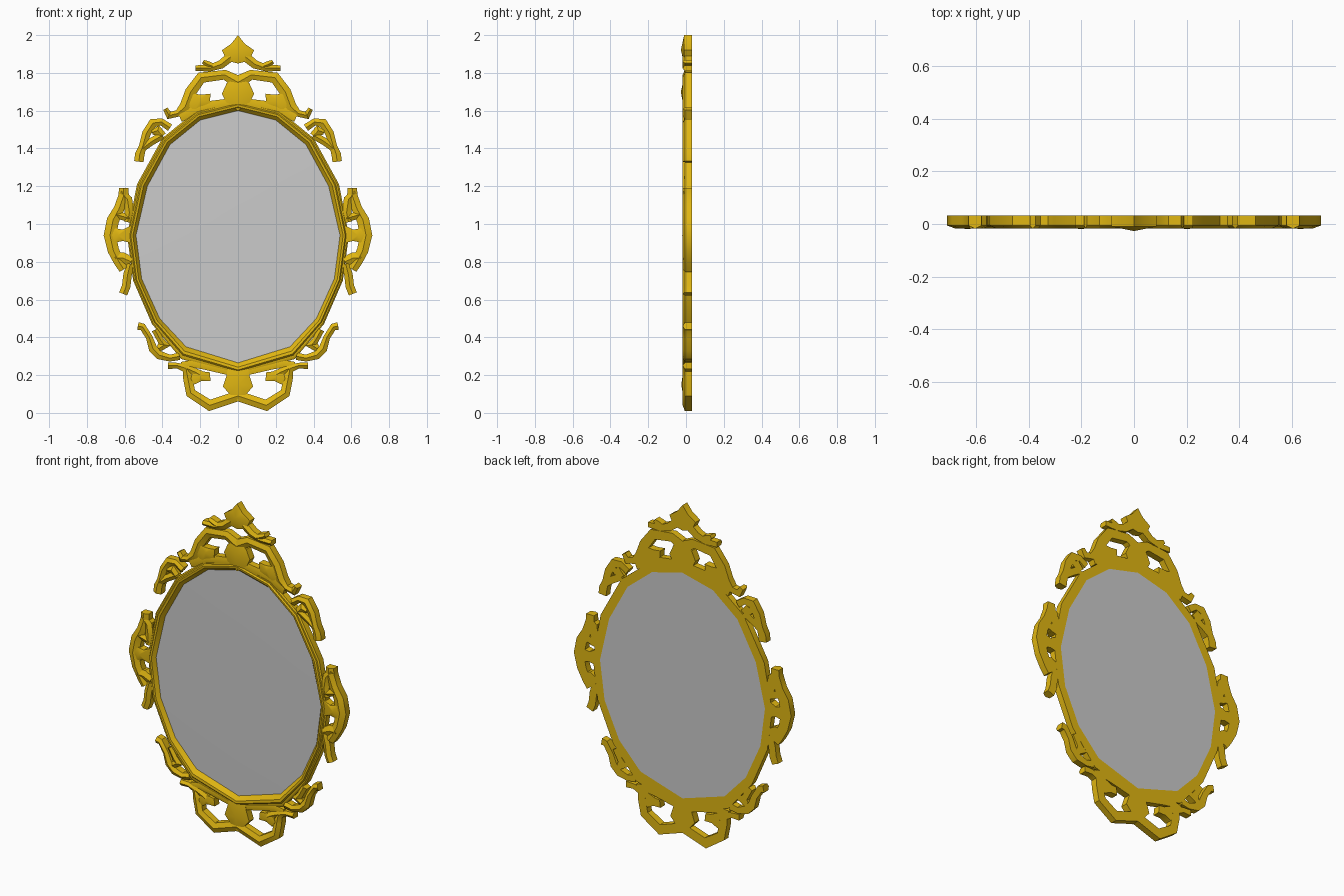
import bpy, bmesh
from math import radians
from mathutils import Vector

if "Cube" in bpy.data.objects:
    bpy.data.objects.remove(bpy.data.objects["Cube"])

BACK, EDGE = 0.033, -0.006
gold = bpy.data.materials.new("gold")
gold.diffuse_color = (0.75, 0.47, 0.006, 1)
gold.use_nodes = True
gold.node_tree.nodes["Principled BSDF"].inputs["Base Color"].default_value = gold.diffuse_color


def finish(name, bm, mirror=False, mat=gold):
    bmesh.ops.recalc_face_normals(bm, faces=bm.faces)
    me = bpy.data.meshes.new(name)
    bm.to_mesh(me)
    bm.free()
    me.shade_smooth()
    me.set_sharp_from_angle(angle=radians(32))
    ob = bpy.data.objects.new(name, me)
    bpy.context.collection.objects.link(ob)
    if mat:
        me.materials.append(mat)
    if mirror:
        m = ob.modifiers.new("mirror", 'MIRROR')
        m.use_mirror_merge = False
    return ob


def scroll(name, pts, ridge=-0.018):
    """Ridged strip through (x, z, width) points, mirrored across x."""
    bm = bmesh.new()
    P = [Vector(p[:2]) for p in pts]
    rings = []
    for i, p in enumerate(P):
        a = (p - P[i - 1]).normalized() if i else (P[1] - p).normalized()
        b = (P[i + 1] - p).normalized() if i < len(P) - 1 else a
        t = (a + b).normalized()
        h = pts[i][2] / 2 / max(t.dot(a), 0.7)
        n = Vector((-t.y, t.x)) * h
        ring = [(p + n, BACK), (p + n, EDGE), (p, ridge), (p - n, EDGE), (p - n, BACK)]
        rings.append([bm.verts.new((q.x, y, q.y)) for q, y in ring])
    for r, s in zip(rings, rings[1:]):
        for k in range(5):
            bm.faces.new((r[k], r[(k + 1) % 5], s[(k + 1) % 5], s[k]))
    bm.faces.new(rings[0])
    bm.faces.new(rings[-1][::-1])
    finish(name, bm, True)


def boss(name, pts, centre, peak=-0.02, mirror=True):
    """Flat-backed plate with a faceted peak."""
    bm = bmesh.new()
    b = [bm.verts.new((x, BACK, z)) for x, z in pts]
    f = [bm.verts.new((x, EDGE - .004, z)) for x, z in pts]
    c = bm.verts.new((centre[0], peak, centre[1]))
    bm.faces.new(b)
    for i in range(len(pts)):
        j = (i + 1) % len(pts)
        bm.faces.new((b[i], b[j], f[j], f[i]))
        bm.faces.new((f[i], f[j], c))
    finish(name, bm, mirror)


def both(half):
    """Close a half outline that starts and ends on x = 0."""
    return half + [(-x, z) for x, z in half[-2:0:-1]]


# Oval frame: moulding profile swept between outer and inner outlines
outer = both([(0, 1.655), (.22, 1.60), (.40, 1.455), (.535, 1.21), (.587, .94),
              (.555, .70), (.455, .47), (.30, .285), (0, .20)])
inner = both([(0, 1.60), (.20, 1.55), (.36, 1.42), (.48, 1.20), (.54, .94),
              (.51, .71), (.415, .50), (.275, .35), (0, .265)])
profile = [(0, BACK), (0, -.004), (.15, -.010), (.3, -.010), (.42, -.018), (.65, -.016),
           (1, .006), (1, BACK)]
bm = bmesh.new()
rows = [[bm.verts.new((o[0] + (i[0] - o[0]) * t, y, o[1] + (i[1] - o[1]) * t))
         for o, i in zip(outer, inner)] for t, y in profile]
n = len(outer)
for k in range(len(rows)):
    r, s = rows[k], rows[(k + 1) % len(rows)]
    for i in range(n):
        j = (i + 1) % n
        bm.faces.new((r[i], r[j], s[j], s[i]))
finish("oval_frame", bm)

# Mirror glass, slightly domed at the front, flush at the back
bm = bmesh.new()
front = [bm.verts.new((x, .006, z)) for x, z in inner]
rear = [bm.verts.new((x, BACK, z)) for x, z in inner]
for ring, y in ((front, .001), (rear, BACK)):
    c = bm.verts.new((0, y, .94))
    for i in range(n):
        bm.faces.new((ring[i], ring[(i + 1) % n], c))
for i in range(n):
    j = (i + 1) % n
    bm.faces.new((front[i], front[j], rear[j], rear[i]))
finish("mirror_glass", bm, mat=None)

# Top crest
boss("finial", both([(0, 2.0), (.035, 1.955), (.085, 1.92), (.06, 1.865), (0, 1.85)]),
     (0, 1.92), -.027, False)
scroll("finial_arm", [(.04, 1.885, .05), (.09, 1.845, .045), (.15, 1.825, .035), (.225, 1.825, .03)])
scroll("finial_leaf", [(.12, 1.83, .03), (.16, 1.845, .035), (.185, 1.86, .02)])
scroll("crest_arch", [(0, 1.75, .07), (.07, 1.79, .05), (.195, 1.775, .055), (.25, 1.70, .06),
                      (.28, 1.62, .06), (.32, 1.585, .035), (.365, 1.575, .035), (.385, 1.61, .025)])
boss("crest_medallion", both([(0, 1.78), (.06, 1.745), (.085, 1.69), (.055, 1.63), (0, 1.60)]),
     (0, 1.70), -.027, False)
boss("crest_leaf", [(.27, 1.63), (.245, 1.69), (.19, 1.685), (.145, 1.69), (.15, 1.64),
                    (.20, 1.62), (.23, 1.60)], (.20, 1.66))
scroll("crest_base", [(0, 1.645, .05), (.20, 1.615, .06), (.31, 1.57, .06)], -.012)

# Upper shoulder scrolls
scroll("upper_scroll", [(.36, 1.51, .04), (.405, 1.54, .035), (.45, 1.535, .045), (.485, 1.48, .045),
                        (.505, 1.41, .04), (.52, 1.37, .05), (.525, 1.33, .05)])
scroll("upper_curl", [(.40, 1.465, .045), (.425, 1.495, .045), (.455, 1.485, .025)])
scroll("upper_stem", [(.505, 1.40, .035), (.46, 1.435, .04), (.40, 1.47, .04)])

# Side ornaments
scroll("side_arch", [(.605, 1.19, .05), (.605, 1.15, .055), (.63, 1.08, .055), (.662, 1.02, .065),
                     (.678, .94, .065), (.66, .86, .06), (.63, .80, .055), (.605, .76, .05)])
scroll("side_upper_leaf", [(.62, 1.17, .03), (.585, 1.13, .05), (.575, 1.06, .05), (.585, 1.01, .04)])
boss("side_medallion", [(.57, .99), (.61, .97), (.66, .98), (.69, .94), (.66, .90),
                        (.61, .91), (.57, .90)], (.635, .94))
scroll("side_link", [(.645, 1.05, .04), (.575, 1.03, .04)])
scroll("side_low_link", [(.65, .82, .05), (.61, .82, .06), (.565, .80, .05)])
scroll("side_tail", [(.57, .79, .04), (.585, .73, .045), (.592, .67, .045), (.608, .63, .045)])

# Lower shoulder scrolls
scroll("lower_scroll", [(.53, .46, .04), (.505, .455, .035), (.47, .40, .035), (.45, .34, .045),
                        (.415, .305, .045), (.36, .29, .035), (.31, .30, .04)])
scroll("lower_curl", [(.44, .44, .035), (.41, .385, .035), (.39, .36, .045), (.42, .34, .035)])

# Bottom apron
scroll("bottom_arch", [(.37, .25, .035), (.32, .25, .03), (.275, .235, .04), (.265, .18, .05),
                       (.25, .105, .05), (.15, .04, .055), (0, .09, .055)])
scroll("bottom_link", [(.30, .25, .04), (.24, .26, .04), (.18, .25, .04), (.05, .225, .05)], -.01)
scroll("bottom_leaf_stem", [(.27, .235, .04), (.225, .215, .04), (.20, .20, .05)])
boss("bottom_leaf", [(.235, .225), (.15, .215), (.145, .17), (.19, .17), (.23, .15), (.25, .18)],
     (.20, .19))
boss("bottom_medallion", both([(0, .25), (.055, .23), (.06, .20), (.08, .14), (.045, .10), (0, .06)]),
     (0, .15), -.025, False)
